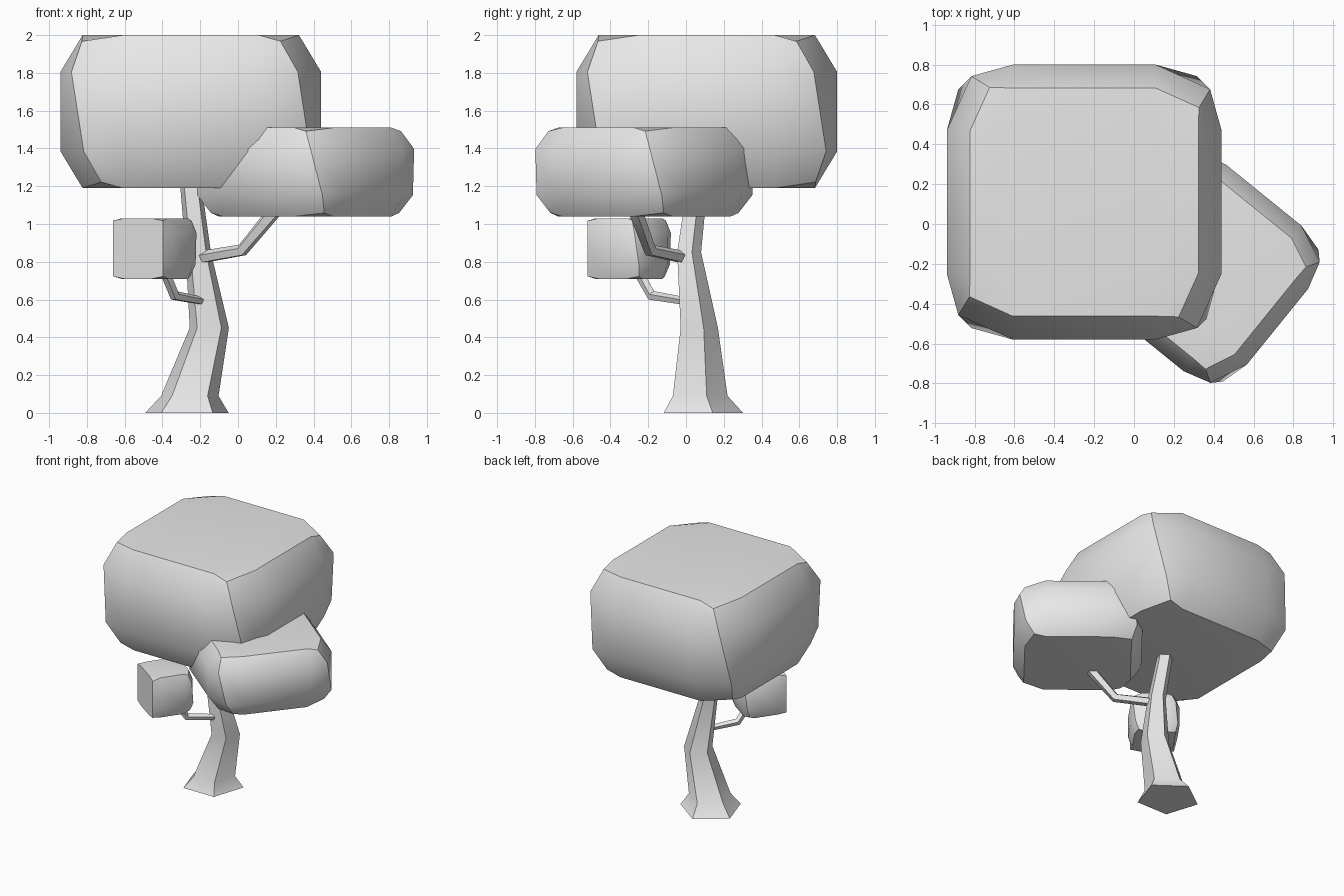
import bpy, bmesh, math
from mathutils import Matrix, Vector

cube = bpy.data.objects.get("Cube")
if cube:
    bpy.data.objects.remove(cube, do_unlink=True)

# Single plain colour
grey = bpy.data.materials.new("light_grey")
grey.use_nodes = True
grey.diffuse_color = (0.8, 0.8, 0.8, 1)
shader = next(n for n in grey.node_tree.nodes if n.type == 'BSDF_PRINCIPLED')
shader.inputs["Base Color"].default_value = (0.8, 0.8, 0.8, 1)


def finish(name, bm):
    bmesh.ops.recalc_face_normals(bm, faces=bm.faces[:])
    mesh = bpy.data.meshes.new(name)
    bm.to_mesh(mesh)
    bm.free()
    mesh.materials.append(grey)
    obj = bpy.data.objects.new(name, mesh)
    bpy.context.collection.objects.link(obj)
    bpy.ops.object.select_all(action='DESELECT')
    obj.select_set(True)
    bpy.context.view_layer.objects.active = obj
    bpy.ops.object.shade_smooth_by_angle(angle=math.radians(40))
    return obj


def foliage(name, center, half, turn, flat_side=False):
    """Boxy leaf clump: bulging sides, pulled-in edges, slightly twisted corners."""
    bm = bmesh.new()
    bmesh.ops.create_cube(bm, size=2)
    bmesh.ops.subdivide_edges(bm, edges=bm.edges[:], cuts=2, use_grid_fill=True)
    for v in bm.verts:
        ext = [abs(c) > 0.9 for c in v.co]
        sign = [math.copysign(1, c) for c in v.co]
        left_side = flat_side and ext[0] and sign[0] < 0
        p = [s * (1 if e else 0.52) for s, e in zip(sign, ext)]
        if ext[2]:
            pull = 0.765 if ext[0] and ext[1] else 0.83
        else:
            pull = 0.87 if ext[0] and ext[1] else 1
        for i in (0, 1):
            if ext[i]:
                p[i] *= pull
        if all(ext):
            p[2] *= 0.92
        co = Vector(p)
        if ext[0] and ext[1]:
            co = Matrix.Rotation(math.radians(-6) * p[2], 3, 'Z') @ co
        # One clump has a flat cut side
        if left_side:
            co = Vector((-0.87, sign[1] * (0.9 if ext[1] else 0.5), p[2]))
        v.co = co
    place = (Matrix.Translation(center) @ Matrix.Rotation(math.radians(turn), 4, 'Z')
             @ Matrix.Diagonal((half[0], half[0], half[1], 1)))
    bm.transform(place)
    return finish(name, bm)


def limb(name, path, upright=False):
    """Five-sided tapering tube along (x, y, z, radius) points."""
    bm = bmesh.new()
    pts = [Vector(p[:3]) for p in path]
    rings = []
    for i, p in enumerate(pts):
        along = (pts[min(i + 1, len(pts) - 1)] - pts[max(i - 1, 0)]).normalized()
        if upright:
            across, up = Vector((1, 0, 0)), Vector((0, 1, 0))
        else:
            across = along.cross(Vector((0, 0, 1))).normalized()
            up = across.cross(along)
        ring = []
        for k in range(5):
            a = math.pi / 2 + math.tau * k / 5
            ring.append(bm.verts.new(p + path[i][3] * (math.cos(a) * across + math.sin(a) * up)))
        rings.append(ring)
    for lo, hi in zip(rings, rings[1:]):
        for k in range(5):
            j = (k + 1) % 5
            bm.faces.new((lo[k], lo[j], hi[j], hi[k]))
    bm.faces.new(rings[0])
    bm.faces.new(rings[-1])
    return finish(name, bm)


# Leaf clumps
foliage("main_canopy", (-0.25, 0.11, 1.595), (0.69, 0.405), 0)
foliage("side_canopy", (0.355, -0.22, 1.275), (0.47, 0.235), 51)
foliage("small_leaf_clump", (-0.44, -0.3, 0.87), (0.18, 0.16), 55, flat_side=True)

# Trunk with flared foot
limb("trunk", [(-0.27, 0.07, 0, 0.232), (-0.255, 0.06, 0.09, 0.16),
               (-0.152, 0.06, 0.45, 0.109), (-0.21, 0.01, 0.85, 0.07),
               (-0.255, 0.06, 1.25, 0.058)], upright=True)

# Branches
limb("large_branch", [(-0.21, 0.0, 0.82, 0.035), (0.02, -0.19, 0.86, 0.035),
                      (0.22, -0.28, 1.1, 0.04)])
limb("small_branch", [(-0.18, 0.0, 0.59, 0.022), (-0.335, -0.18, 0.62, 0.028),
                      (-0.4, -0.27, 0.78, 0.028)])
